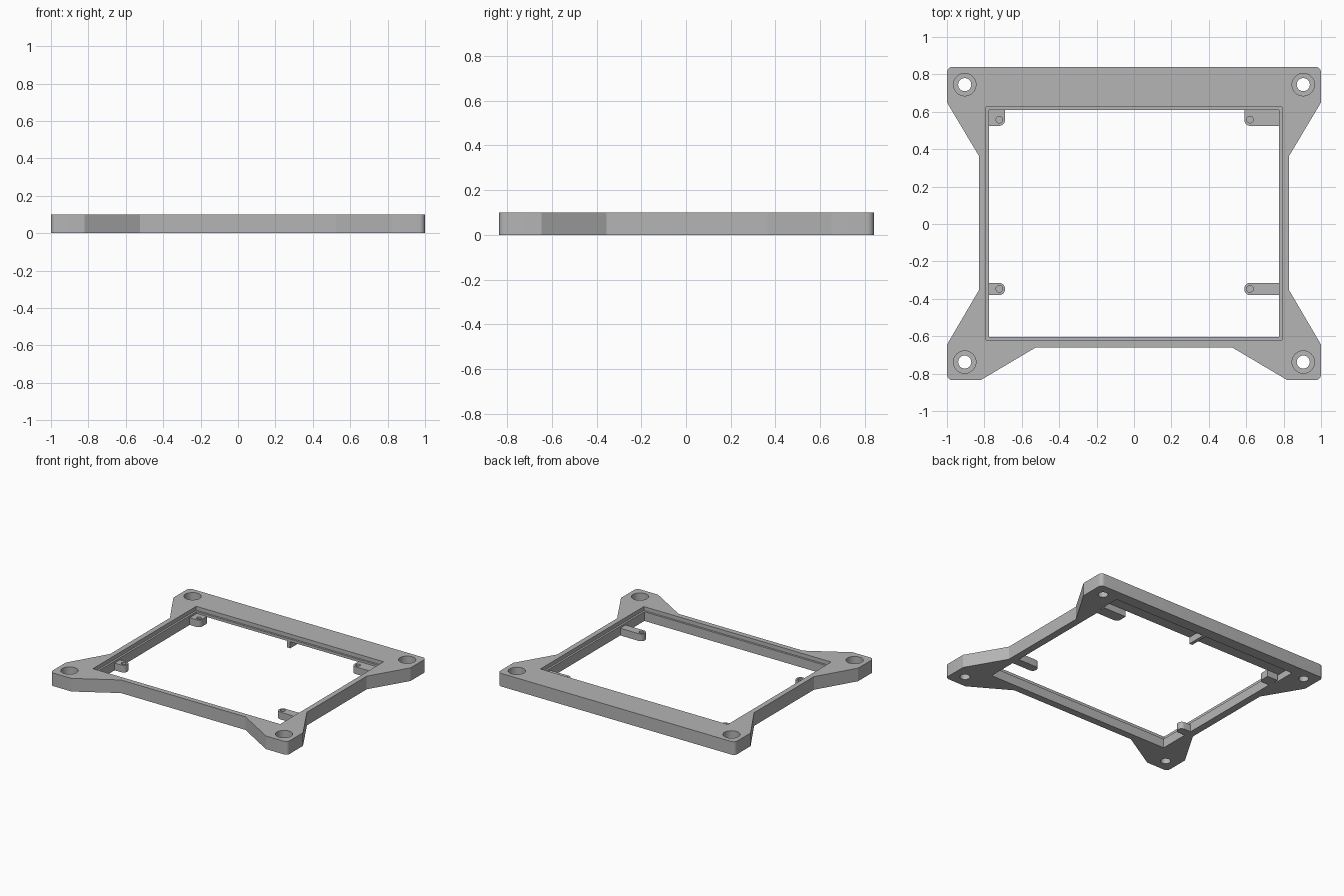
import bpy, bmesh, math
from mathutils import Vector

if "Cube" in bpy.data.objects:
    bpy.data.objects.remove(bpy.data.objects["Cube"], do_unlink=True)

grey = bpy.data.materials.new("plain_grey")
grey.use_nodes = True
grey.diffuse_color = (0.46, 0.46, 0.46, 1)
grey.node_tree.nodes["Principled BSDF"].inputs["Base Color"].default_value = (0.46, 0.46, 0.46, 1)

HEIGHT = 0.1


def rounded(points, steps=6):
    """Outline of (x, y, radius) corners; square corners with a radius become arcs."""
    out = []
    for i, (x, y, r) in enumerate(points):
        p = Vector((x, y))
        if not r:
            out.append(p)
            continue
        before = (Vector(points[i - 1][:2]) - p).normalized()
        after = (Vector(points[(i + 1) % len(points)][:2]) - p).normalized()
        centre = p + (before + after) * r
        for s in range(steps + 1):
            t = math.pi / 2 * s / steps
            out.append(centre - after * r * math.cos(t) - before * r * math.sin(t))
    return out


def prism(name, outline, z0, z1):
    bm = bmesh.new()
    base = bm.faces.new([bm.verts.new((p[0], p[1], z0)) for p in outline])
    top = bmesh.ops.extrude_face_region(bm, geom=[base])["geom"]
    moved = [v for v in top if isinstance(v, bmesh.types.BMVert)]
    bmesh.ops.translate(bm, verts=moved, vec=(0, 0, z1 - z0))
    bmesh.ops.recalc_face_normals(bm, faces=bm.faces)
    mesh = bpy.data.meshes.new(name)
    bm.to_mesh(mesh)
    bm.free()
    mesh.materials.append(grey)
    obj = bpy.data.objects.new(name, mesh)
    bpy.context.collection.objects.link(obj)
    return obj


def box(name, x0, x1, y0, y1, z0, z1):
    return prism(name, [(x0, y0), (x1, y0), (x1, y1), (x0, y1)], z0, z1)


def disc(name, x, y, r, z0, z1, sides=32):
    angles = [2 * math.pi * i / sides for i in range(sides)]
    return prism(name, [(x + r * math.cos(a), y + r * math.sin(a)) for a in angles], z0, z1)


def cut(obj, cutters):
    """Subtract each cutter, bake the result and remove the cutter."""
    for cutter in cutters:
        cutter.hide_render = True
        mod = obj.modifiers.new("cut", "BOOLEAN")
        mod.operation = "DIFFERENCE"
        mod.solver = "EXACT"
        mod.object = cutter
        graph = bpy.context.evaluated_depsgraph_get()
        mesh = bpy.data.meshes.new_from_object(obj.evaluated_get(graph))
        obj.modifiers.clear()
        obj.data = mesh
        bpy.data.objects.remove(cutter, do_unlink=True)


def shade(obj):
    bpy.ops.object.select_all(action="DESELECT")
    obj.select_set(True)
    bpy.context.view_layer.objects.active = obj
    bpy.ops.object.shade_smooth_by_angle(angle=math.radians(30))


# Frame outline: right half from front to back, then mirrored
half = [(0.525, -0.66, 0), (0.82, -0.835, 0), (1, -0.835, 0.03), (1, -0.645, 0),
        (0.83, -0.355, 0), (0.83, 0.365, 0), (1, 0.65, 0), (1, 0.84, 0.03)]
outline = half + [(-x, y, r) for x, y, r in reversed(half)]
frame = prism("frame", rounded(outline), 0, HEIGHT)

# Opening with a ledge, hollow under the back bar, counterbored corner holes
cutters = [
    box("opening", -0.775, 0.775, -0.605, 0.61, -0.1, 0.2),
    box("ledge_recess", -0.79, 0.79, -0.62, 0.625, 0.07, 0.2),
    box("back_hollow", -0.79, 0.79, 0.58, 0.755, -0.1, 0.05),
]
for x in (-0.905, 0.905):
    for y in (-0.738, 0.745):
        cutters.append(disc("bolt_hole", x, y, 0.035, -0.1, 0.2))
        cutters.append(disc("counterbore", x, y, 0.06, 0.04, 0.2))
cut(frame, cutters)
shade(frame)

# Rib under the middle of the back bar
box("back_rib", -0.013, 0.013, 0.61, 0.757, 0, 0.052)

# Mounting tabs with blind screw holes
R = 0.03
tabs = {
    "back_left_tab": ([(-0.78, 0.525, 0), (-0.69, 0.525, R), (-0.69, 0.613, 0), (-0.78, 0.613, 0)], -0.72, 0.558),
    "back_right_tab": ([(0.78, 0.613, 0), (0.59, 0.613, 0), (0.59, 0.525, R), (0.78, 0.525, 0)], 0.62, 0.558),
    "front_left_tab": ([(-0.78, -0.38, 0), (-0.69, -0.38, R), (-0.69, -0.315, R), (-0.78, -0.315, 0)], -0.72, -0.347),
    "front_right_tab": ([(0.78, -0.315, 0), (0.59, -0.315, R), (0.59, -0.38, R), (0.78, -0.38, 0)], 0.62, -0.347),
}
for name, (corners, x, y) in tabs.items():
    tab = prism(name, rounded(corners), 0, 0.055)
    cut(tab, [disc("screw_hole", x, y, 0.018, 0.012, 0.2, 20)])
    shade(tab)
